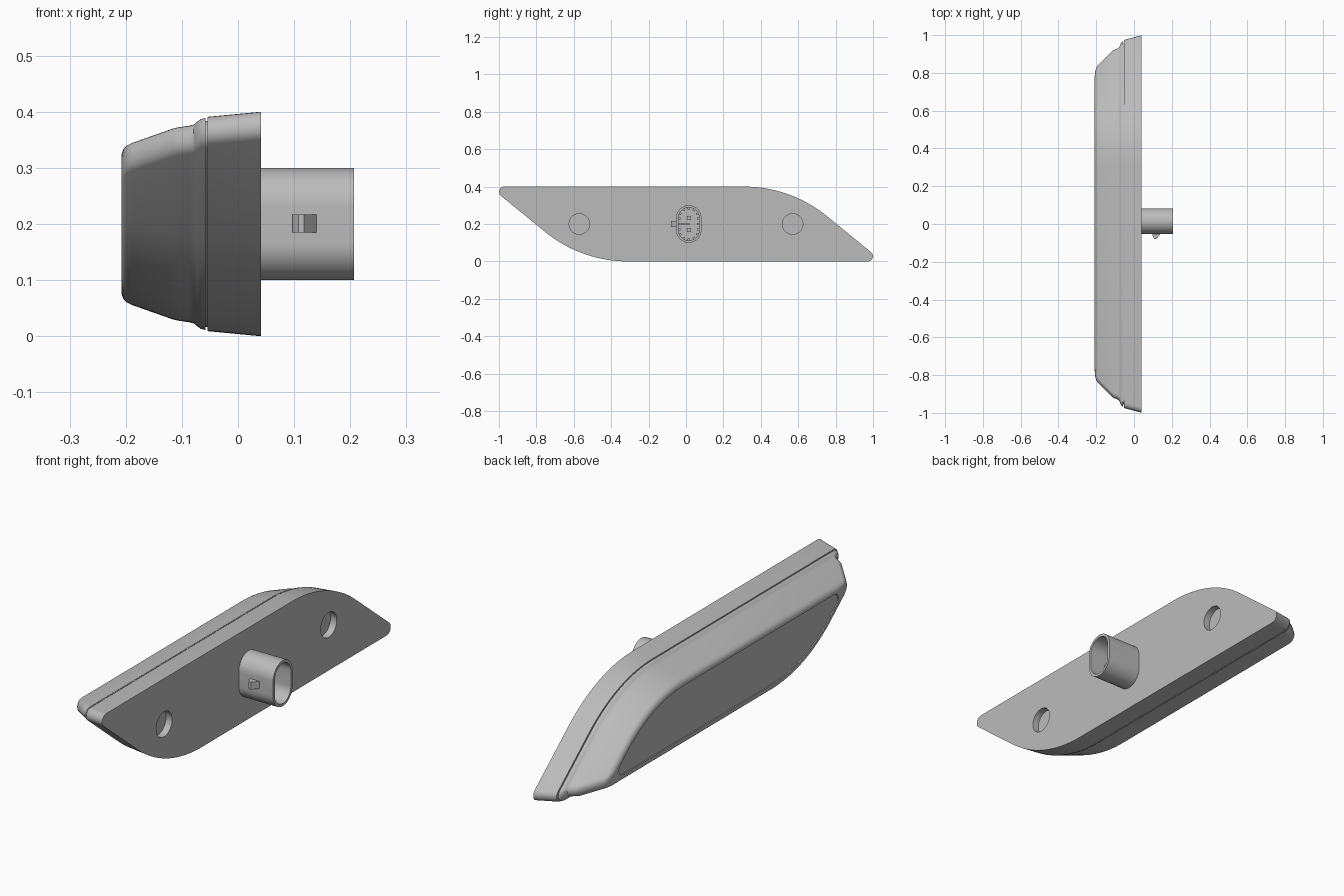
import bpy, bmesh, math
from mathutils import Vector, Matrix

if "Cube" in bpy.data.objects:
    bpy.data.objects.remove(bpy.data.objects["Cube"])

grey = bpy.data.materials.new("plain grey")
colour = (0.5, 0.5, 0.5, 1)
grey.diffuse_color = colour
grey.use_nodes = True
grey.node_tree.nodes["Principled BSDF"].inputs["Base Color"].default_value = colour

MID_Z = 0.2          # height of the lamp's centre line
LEAN = math.atan2(0.4, 0.49)


def fillet(before, corner, after, radius, steps):
    """Points of an arc that rounds one corner."""
    a, b = (before - corner).normalized(), (after - corner).normalized()
    half = a.angle(b) / 2
    centre = corner + (a + b).normalized() * radius / math.sin(half)
    start = corner + a * radius / math.tan(half) - centre
    sweep = math.pi - 2 * half
    return [centre + Matrix.Rotation(sweep * i / steps, 2) @ start
            for i in range(steps + 1)]


def lamp_outline(inset):
    """Slanted outline, its edges moved in by the inset."""
    tip = Vector((-1.05 + inset / math.tan(LEAN / 2), 0.2 - inset))
    bend = Vector((-0.56 + inset * math.tan(LEAN / 2), inset - 0.2))
    half = (fillet(-bend, tip, bend, 0.028, 10)
            + fillet(tip, bend, -tip, 0.7 - inset, 24))
    return half + [-p for p in half]


def stadium(inset):
    """Upright rounded slot of the plug."""
    r = 0.0675 - inset
    pts = []
    for i in range(2 * 25):
        a = math.pi * (i % 25) / 24 + math.pi * (i // 25)
        lift = 0.0325 if i < 25 else -0.0325
        pts.append(Vector((0.015 + r * math.cos(a), lift + r * math.sin(a))))
    return pts


def finish(name, bm):
    bmesh.ops.recalc_face_normals(bm, faces=bm.faces[:])
    mesh = bpy.data.meshes.new(name)
    bm.to_mesh(mesh)
    bm.free()
    mesh.materials.append(grey)
    obj = bpy.data.objects.new(name, mesh)
    bpy.context.collection.objects.link(obj)
    return obj


def loft(name, outline, sections):
    """Join outlines at each (x, inset) and close both ends."""
    bm = bmesh.new()
    rings = [[bm.verts.new((x, p.x, p.y + MID_Z)) for p in outline(inset)]
             for x, inset in sections]
    for r, s in zip(rings, rings[1:]):
        for i in range(len(r)):
            j = (i + 1) % len(r)
            bm.faces.new((r[i], r[j], s[j], s[i]))
    bm.faces.new(rings[0])
    bm.faces.new(rings[-1])
    return finish(name, bm)


def box(name, centre, size, turn=0):
    bm = bmesh.new()
    bmesh.ops.create_cube(bm, size=1)
    bm.transform(Matrix.Translation(centre) @ Matrix.Rotation(turn, 4, 'X')
                 @ Matrix.Diagonal((*size, 1)))
    return finish(name, bm)


def smooth(obj):
    bpy.ops.object.select_all(action='DESELECT')
    obj.select_set(True)
    bpy.context.view_layer.objects.active = obj
    bpy.ops.object.shade_smooth_by_angle(angle=math.radians(30))


# Base plate, with two blind screw holes
base = loft("base_plate", lamp_outline, [(0.041, 0), (-0.054, 0.009), (-0.054, 0.016)])
for y in (-0.57, 0.57):
    bm = bmesh.new()
    bmesh.ops.create_cone(bm, cap_ends=True, segments=40, radius1=0.055,
                          radius2=0.055, depth=0.08)
    bm.transform(Matrix.Translation((0.051, y, MID_Z)) @ Matrix.Rotation(math.pi / 2, 4, 'Y'))
    cutter = finish("hole_cutter", bm)
    cutter.hide_render = True
    mod = base.modifiers.new("hole", 'BOOLEAN')
    mod.operation = 'DIFFERENCE'
    mod.object = cutter
    bpy.context.view_layer.objects.active = base
    bpy.ops.object.modifier_apply(modifier=mod.name)
    bpy.data.objects.remove(cutter)
smooth(base)

# Lens: seam, stepped lip, sloping sides, rounded rim and shallow panel
smooth(loft("lens", lamp_outline, [
    (-0.052, 0.016), (-0.058, 0.016), (-0.058, 0.011), (-0.066, 0.013),
    (-0.073, 0.018), (-0.079, 0.023), (-0.088, 0.025), (-0.108, 0.028),
    (-0.116, 0.030), (-0.190, 0.056), (-0.198, 0.060), (-0.204, 0.066),
    (-0.207, 0.073), (-0.208, 0.079), (-0.208, 0.085), (-0.204, 0.086)]))

# Hollow plug housing
smooth(loft("plug_housing", stadium, [
    (0.035, 0), (0.207, 0), (0.207, 0.012), (0.06, 0.012)]))

# Keying ribs inside the plug
for side in (-1, 1):
    for z in (-0.03, 0, 0.03):
        box("plug_rib", (0.08, 0.015 + side * 0.051, MID_Z + z), (0.06, 0.012, 0.012))
    for k in (-2, -1, 0, 1, 2):
        a = side * math.pi / 2 + k * math.radians(32)
        box("plug_rib", (0.08, 0.015 + 0.051 * math.cos(a),
                         MID_Z + side * 0.0325 + 0.051 * math.sin(a)),
            (0.06, 0.012, 0.012), a)

# Contact pins and the dividing key
for z in (-0.032, 0.032):
    box("contact_pin", (0.095, 0.017, MID_Z + z), (0.09, 0.022, 0.022))
box("dividing_key", (0.09, -0.012, MID_Z), (0.08, 0.06, 0.01))

# Latch wedge on the plug's side
bm = bmesh.new()
ends = [[bm.verts.new((x, y, MID_Z + z)) for x, y in
         ((0.097, -0.048), (0.097, -0.06), (0.108, -0.08), (0.118, -0.08), (0.144, -0.048))]
        for z in (-0.015, 0.017)]
for end in ends:
    bm.faces.new(end)
for i in range(5):
    j = (i + 1) % 5
    bm.faces.new((ends[0][i], ends[0][j], ends[1][j], ends[1][i]))
finish("latch_wedge", bm)
